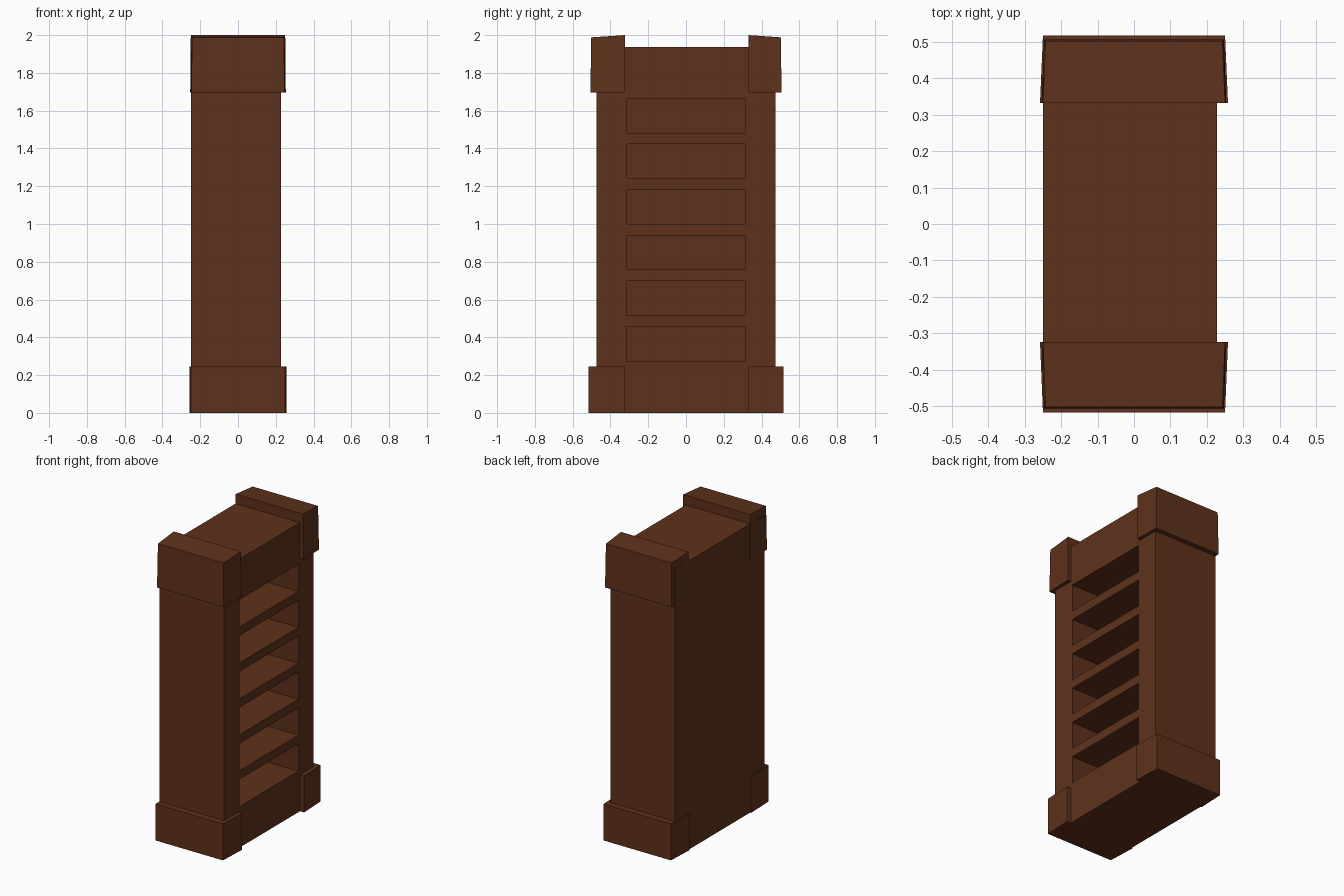
import bpy, bmesh

if "Cube" in bpy.data.objects:
    bpy.data.objects.remove(bpy.data.objects["Cube"])

wood = bpy.data.materials.new("dark_wood")
wood.diffuse_color = (0.114, 0.031, 0.011, 1)
wood.use_nodes = True
wood.node_tree.nodes["Principled BSDF"].inputs["Base Color"].default_value = wood.diffuse_color


def finish(bm, name):
    bmesh.ops.recalc_face_normals(bm, faces=bm.faces)
    mesh = bpy.data.meshes.new(name)
    bm.to_mesh(mesh)
    bm.free()
    mesh.materials.append(wood)
    obj = bpy.data.objects.new(name, mesh)
    bpy.context.collection.objects.link(obj)
    return obj


# Bookcase body: gridded front on +x, extruded back, openings pushed in
FRONT, BACK, RECESS = 0.228, -0.25, -0.20
ys = [-0.475, -0.312, 0.314, 0.475]
zs = [0.0]
for i in range(6):
    zs += [0.276 + 0.2412 * i, 0.458 + 0.2412 * i]
zs.append(1.937)

bm = bmesh.new()
grid = [[bm.verts.new((FRONT, y, z)) for y in ys] for z in zs]
openings = []
for r in range(len(zs) - 1):
    for c in range(3):
        f = bm.faces.new((grid[r][c], grid[r][c + 1],
                          grid[r + 1][c + 1], grid[r + 1][c]))
        if c == 1 and r % 2 == 1:
            openings.append(f)
rim = [e for e in bm.edges if e.is_boundary]
ext = bmesh.ops.extrude_edge_only(bm, edges=rim)["geom"]
for v in ext:
    if isinstance(v, bmesh.types.BMVert):
        v.co.x = BACK
bmesh.ops.contextual_create(
    bm, geom=[e for e in ext if isinstance(e, bmesh.types.BMEdge) and e.is_boundary])

# Shelf recesses
for face in openings:
    edges = list(face.edges)
    bmesh.ops.delete(bm, geom=[face], context='FACES_ONLY')
    side = bmesh.ops.extrude_edge_only(bm, edges=edges)["geom"]
    for v in side:
        if isinstance(v, bmesh.types.BMVert):
            v.co.x = RECESS
    bmesh.ops.contextual_create(
        bm, geom=[e for e in side if isinstance(e, bmesh.types.BMEdge) and e.is_boundary])
finish(bm, "bookcase_body")


# End blocks: slightly tapered boxes, wider toward the middle of the bookcase
def end_block(name, y_in, rings):
    """rings: bottom and top as (z_inner, z_outer, y_outer, half_inner, half_outer)"""
    s = 1 if y_in > 0 else -1
    bm = bmesh.new()
    for zi, zo, yo, hi, ho in rings:
        for x, y, z in ((-hi, y_in, zi), (hi, y_in, zi),
                        (ho, s * yo, zo), (-ho, s * yo, zo)):
            bm.verts.new((x, y, z))
    bmesh.ops.convex_hull(bm, input=bm.verts)
    bmesh.ops.dissolve_limit(bm, angle_limit=0.01, verts=bm.verts, edges=bm.edges)
    return finish(bm, name)


for side, y_in in (("left", -0.324), ("right", 0.332)):
    end_block("foot_block_" + side, y_in,
              [(0, 0, 0.517, 0.258, 0.25), (0.245, 0.245, 0.517, 0.258, 0.25)])
    end_block("top_block_" + side, y_in,
              [(1.695, 1.695, 0.506, 0.253, 0.247), (2.0, 1.988, 0.502, 0.25, 0.243)])
